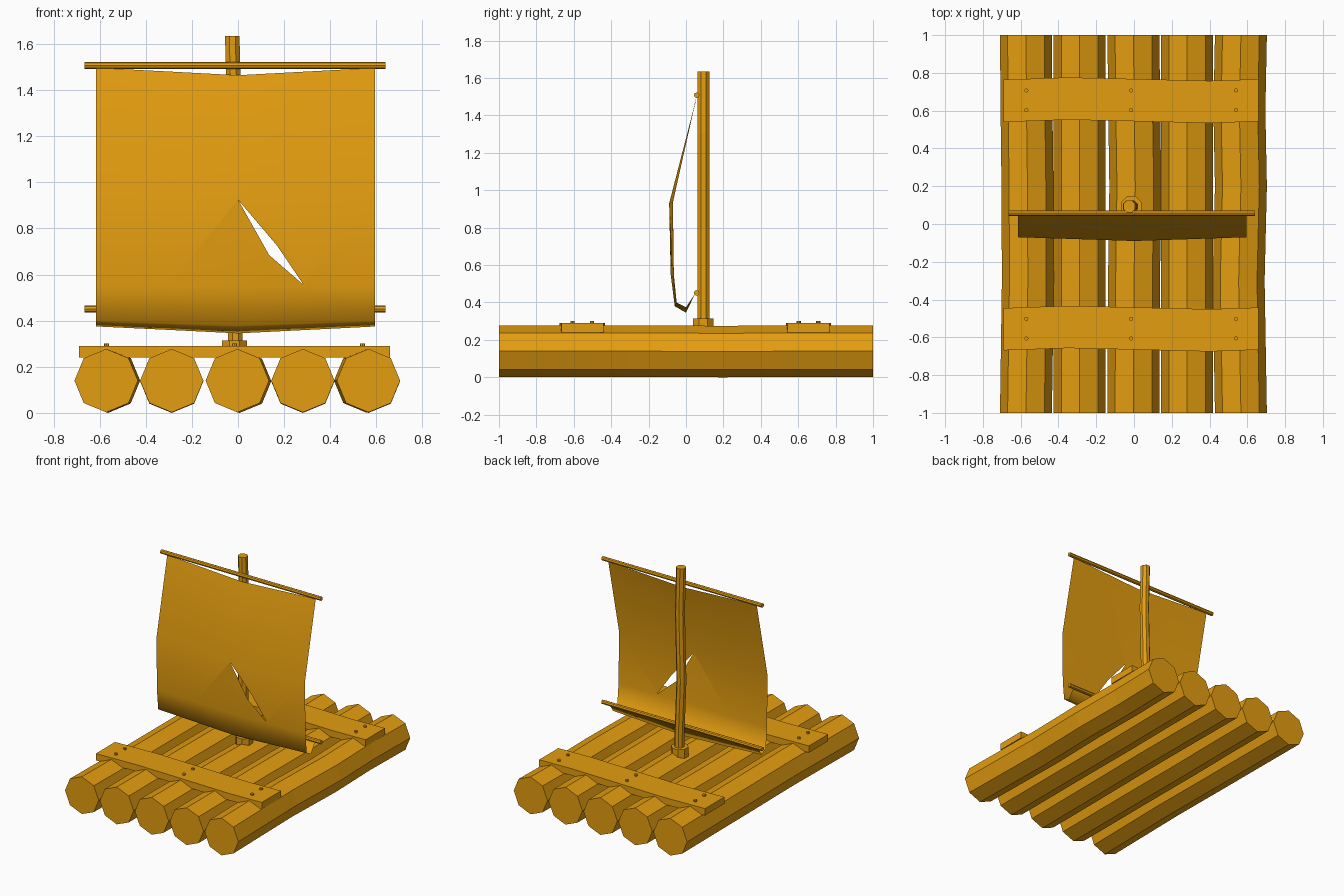
import bpy, bmesh, math
from mathutils import Vector

cube = bpy.data.objects.get("Cube")
if cube:
    bpy.data.objects.remove(cube)

wood = bpy.data.materials.new("golden_wood")
wood.use_nodes = True
COLOUR = (0.78, 0.34, 0.005, 1)
wood.diffuse_color = COLOUR
wood.node_tree.nodes["Principled BSDF"].inputs["Base Color"].default_value = COLOUR


def add_object(name, bm):
    mesh = bpy.data.meshes.new(name)
    bm.to_mesh(mesh)
    bm.free()
    mesh.materials.append(wood)
    obj = bpy.data.objects.new(name, mesh)
    bpy.context.collection.objects.link(obj)
    return obj


def ngon(radius, sides, turn=0.0):
    angles = [turn + 2 * math.pi * i / sides for i in range(sides)]
    return [(radius * math.cos(a), radius * math.sin(a)) for a in angles]


def loft(name, path, profile, axis):
    """Sweep a 2D profile along points, keeping each ring square to one axis."""
    u = Vector((0, 1, 0)) if axis == "x" else Vector((1, 0, 0))
    v = Vector((0, 1, 0)) if axis == "z" else Vector((0, 0, 1))
    bm = bmesh.new()
    rings = [[bm.verts.new(Vector(p) + a * u + b * v) for a, b in profile] for p in path]
    n = len(profile)
    for low, high in zip(rings, rings[1:]):
        for i in range(n):
            j = (i + 1) % n
            bm.faces.new((low[i], low[j], high[j], high[i]))
    bm.faces.new(rings[0])
    bm.faces.new(rings[-1])
    bmesh.ops.recalc_face_normals(bm, faces=bm.faces)
    return add_object(name, bm)


# Five eight-sided logs, some slightly crooked
STATIONS = (-1, -0.3, 0.2, 0.6, 1)
BENDS = ((0, 0.01, 0.008, 0.003, 0), (0, 0, 0, 0, 0), (0, 0.003, 0.01, 0.004, 0),
         (0, 0, 0, 0, 0), (0, -0.012, 0, -0.008, 0))
for k, bend in enumerate(BENDS):
    x = -0.572 + 0.2845 * k
    path = [(x + b, y, 0.14 - (0.0025 if y == 0.2 else 0)) for y, b in zip(STATIONS, bend)]
    loft(f"log_{k + 1}", path, ngon(0.1375, 8), "y")

# Two wavy cross planks with nails
board = [(-0.112, -0.025), (0.112, -0.025), (0.112, 0.025), (-0.112, 0.025)]
WAVE = ((-0.69, -0.003), (-0.35, 0.009), (0, 0.001), (0.4, -0.009), (0.66, 0))
for side, y in (("front", -0.554), ("back", 0.655)):
    loft(f"{side}_plank", [(x, y + w, 0.265) for x, w in WAVE], board, "x")
    for i, x in enumerate((-0.57, -0.015, 0.54)):
        for j, dy in enumerate((-0.052, 0.052)):
            base = Vector((x, y + dy, 0.27))
            loft(f"{side}_nail_{i}_{j}", [base, base + Vector((0, 0, 0.032))],
                 ngon(0.011, 8), "z")

# Mast, its collar and the two yards
MAST_LINE = ((-0.01, 0.2), (-0.012, 0.4), (-0.028, 0.8), (-0.016, 1.3), (-0.025, 1.635))
loft("mast", [(x, 0.093, z) for x, z in MAST_LINE], ngon(0.034, 8, math.pi / 8), "z")
loft("mast_collar", [(-0.015, 0.093, 0.2), (-0.015, 0.093, 0.313)],
     ngon(0.059, 8, math.pi / 8), "z")
for name, y, z in (("top_yard", 0.057, 1.508), ("bottom_yard", 0.057, 0.451)):
    loft(name, [(-0.665, y, z), (0.64, y, z)], ngon(0.015, 8), "x")

# Sail: rows give y, z at the side edges and y, z at the middle
ROWS = ((0.055, 1.497, 0.05, 1.465), (-0.07, 0.935, -0.09, 0.93),
        (-0.065, 0.55, -0.082, 0.55), (-0.05, 0.4, -0.06, 0.38),
        (0.0, 0.375, 0.0, 0.345), (0.05, 0.45, 0.05, 0.45))
bm = bmesh.new()
grid = []
for ye, ze, ym, zm in ROWS:
    row = []
    for x in (-0.615, -0.3, 0, 0.29, 0.595):
        t = max(0, 1 - abs(x) / 0.6)
        row.append(bm.verts.new((x, ye + (ym - ye) * t, ze + (zm - ze) * t)))
    grid.append(row)
for r0, r1 in zip(grid, grid[1:]):
    for i in range(4):
        bm.faces.new((r0[i], r1[i], r1[i + 1], r0[i + 1]))

# Tear: slice one panel along four lines and drop the piece inside them
TEAR = [Vector(p) for p in ((0, 0, 0.925), (0.17, 0, 0.725), (0.285, 0, 0.555), (0.135, 0, 0.685))]
cuts = []
for i, p in enumerate(TEAR):
    d = TEAR[(i + 1) % 4] - p
    cuts.append((p, Vector((d.z, 0, -d.x)).normalized()))


def in_panel(face):
    c = face.calc_center_median()
    return 0 < c.x < 0.29 and 0.54 < c.z < 0.94


for p, n in cuts:
    faces = [f for f in bm.faces if in_panel(f)]
    edges = {e for f in faces for e in f.edges}
    verts = {v for f in faces for v in f.verts}
    bmesh.ops.bisect_plane(bm, geom=faces + list(edges) + list(verts),
                           plane_co=p, plane_no=n, dist=0.0001)
hole = [f for f in bm.faces if in_panel(f)
        and all((f.calc_center_median() - p).dot(n) > 0 for p, n in cuts)]
bmesh.ops.delete(bm, geom=hole, context="FACES")
for f in bm.faces:
    f.smooth = True
add_object("sail", bm)
